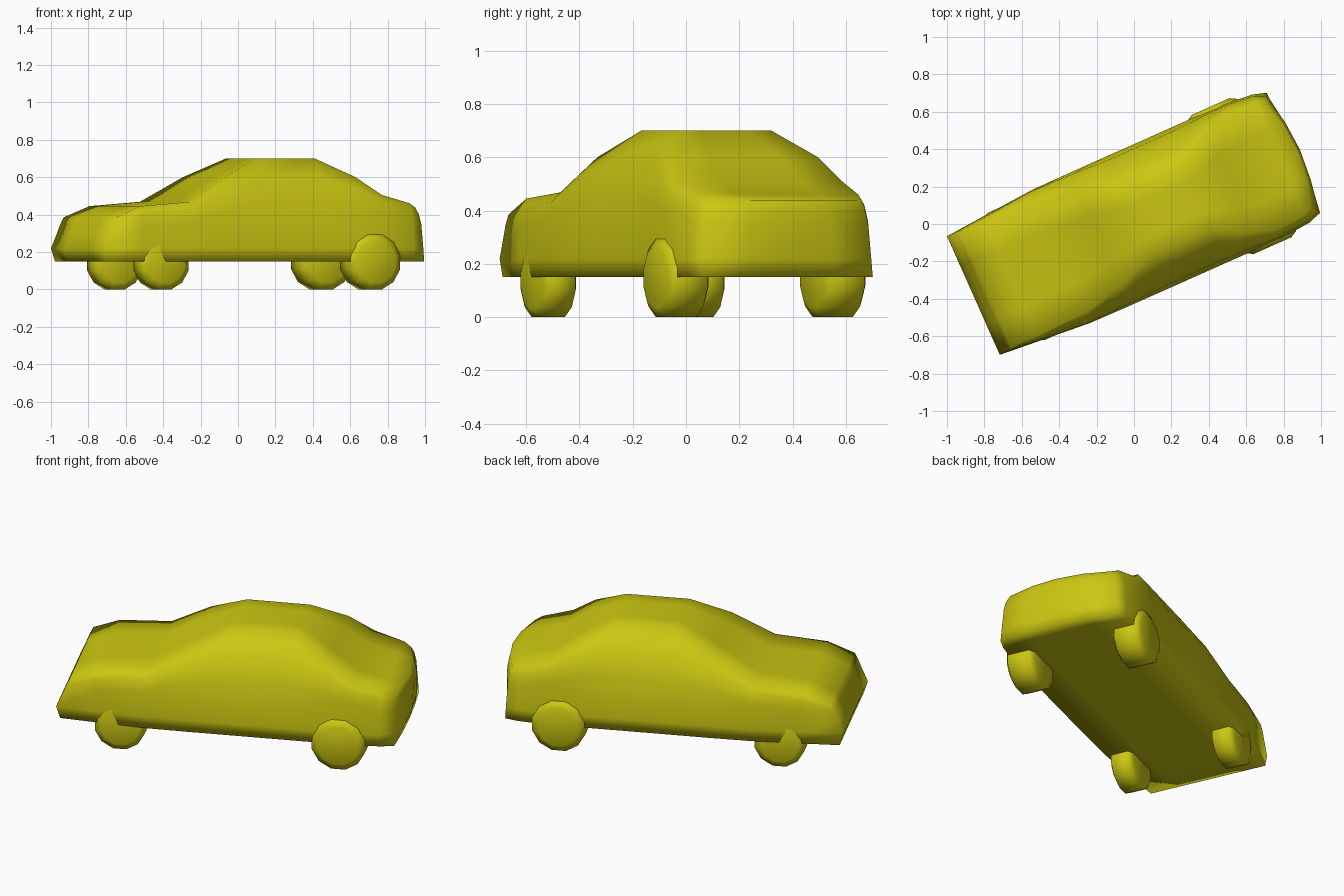
import bpy, bmesh, math
from mathutils import Matrix

if "Cube" in bpy.data.objects:
    bpy.data.objects.remove(bpy.data.objects["Cube"])

paint = bpy.data.materials.new("yellow_paint")
paint.diffuse_color = (0.60, 0.57, 0.006, 1)
paint.use_nodes = True
paint.node_tree.nodes["Principled BSDF"].inputs["Base Color"].default_value = paint.diffuse_color
TURN = Matrix.Rotation(math.radians(24), 4, 'Z')  # car stands at an angle


def finish(bm, name):
    bmesh.ops.recalc_face_normals(bm, faces=bm.faces)
    bm.transform(TURN)
    for f in bm.faces:
        f.smooth = True
    me = bpy.data.meshes.new(name)
    bm.to_mesh(me)
    bm.free()
    me.materials.append(paint)
    bpy.context.collection.objects.link(bpy.data.objects.new(name, me))


# Body cross sections from nose to tail:
# length position, sill width, side width, (shoulder w, z), (pillar w, z), (top edge w, z)
sections = [
    (-.868, .345, .347, (.347, .30), (.347, .345), (.343, .385)),
    (-.72, .362, .365, (.362, .34), (.355, .40), (.335, .445)),
    (-.43, .385, .388, (.383, .37), (.365, .43), (.325, .468)),
    (-.20, .388, .390, (.378, .43), (.335, .53), (.275, .60)),
    (.015, .388, .390, (.368, .47), (.290, .60), (.190, .70)),
    (.365, .388, .390, (.368, .47), (.295, .60), (.188, .70)),
    (.556, .388, .390, (.375, .43), (.350, .53), (.295, .60)),
    (.69, .388, .390, (.380, .40), (.370, .46), (.340, .505)),
    (.86, .372, .375, (.365, .36), (.350, .42), (.325, .46)),
    (.90, .352, .347, (.338, .35), (.330, .40), (.310, .437)),
]
nose_lean = (-.05, -.072, -.037, -.019, 0)
tail_lean = (.033, .030, .022, .012, 0)

bm = bmesh.new()
rings = []
for i, (u, wb, ws, c, p, d) in enumerate(sections):
    lean = nose_lean if i == 0 else tail_lean if i == len(sections) - 1 else (0,) * 5
    half = [(wb, .15), (ws, .22), c, p, d]
    right = [(u + l, -w, z) for l, (w, z) in zip(lean, half)]
    left = [(x, -y, z) for x, y, z in right]
    top = [(right[4][0], right[4][1] * k, d[1]) for k in (.5, 0, -.5)]
    base = [(right[0][0], right[0][1] * k, .15) for k in (-.5, 0, .5)]
    rings.append([bm.verts.new(v) for v in right + top + left[::-1] + base])
n = len(rings[0])
for a, b in zip(rings, rings[1:]):
    for k in range(n):
        bm.faces.new((a[k], a[(k + 1) % n], b[(k + 1) % n], b[k]))


# End panels, bowed outward by the given amount
def end_panel(ring, bow):
    rows = []
    for k in range(5):
        r, l = ring[k], ring[12 - k]
        if k == 0:
            mid = [ring[15], ring[14], ring[13]]
        elif k == 4:
            mid = ring[5:8]
        else:
            mid = [bm.verts.new(r.co.lerp(l.co, t)) for t in (.25, .5, .75)]
        for v, g in zip(mid, (.75, 1, .75)):
            v.co.x += bow[k] * g
        rows.append([r] + mid + [l])
    for a, b in zip(rows, rows[1:]):
        for k in range(4):
            bm.faces.new((a[k], a[k + 1], b[k + 1], b[k]))


end_panel(rings[0], (0, 0, 0, 0, 0))
end_panel(rings[-1], (.015, .035, .05, .055, .06))
finish(bm, "car_body")

# Wheels: revolved tread with slightly rounded shoulders
def wheel(name, u, v, r, t):
    bm = bmesh.new()
    sides = 12
    profile = [(-t / 2, r * .75), (-t * .38, r), (t * .38, r), (t / 2, r * .75)]
    loops = []
    for off, rad in profile:
        loops.append([bm.verts.new((
            u + rad * math.cos(2 * math.pi * (k + .5) / sides), v + off,
            r * math.cos(math.pi / sides) + rad * math.sin(2 * math.pi * (k + .5) / sides)))
            for k in range(sides)])
    for a, b in zip(loops, loops[1:]):
        for k in range(sides):
            bm.faces.new((a[k], a[(k + 1) % sides], b[(k + 1) % sides], b[k]))
    bm.faces.new(loops[0])
    bm.faces.new(loops[-1])
    finish(bm, name)


for side, s in (("right", -1), ("left", 1)):
    wheel("front_wheel_" + side, -.586, s * .305, .143, .135)
    wheel("rear_wheel_" + side, .63, s * .322, .152, .17)
